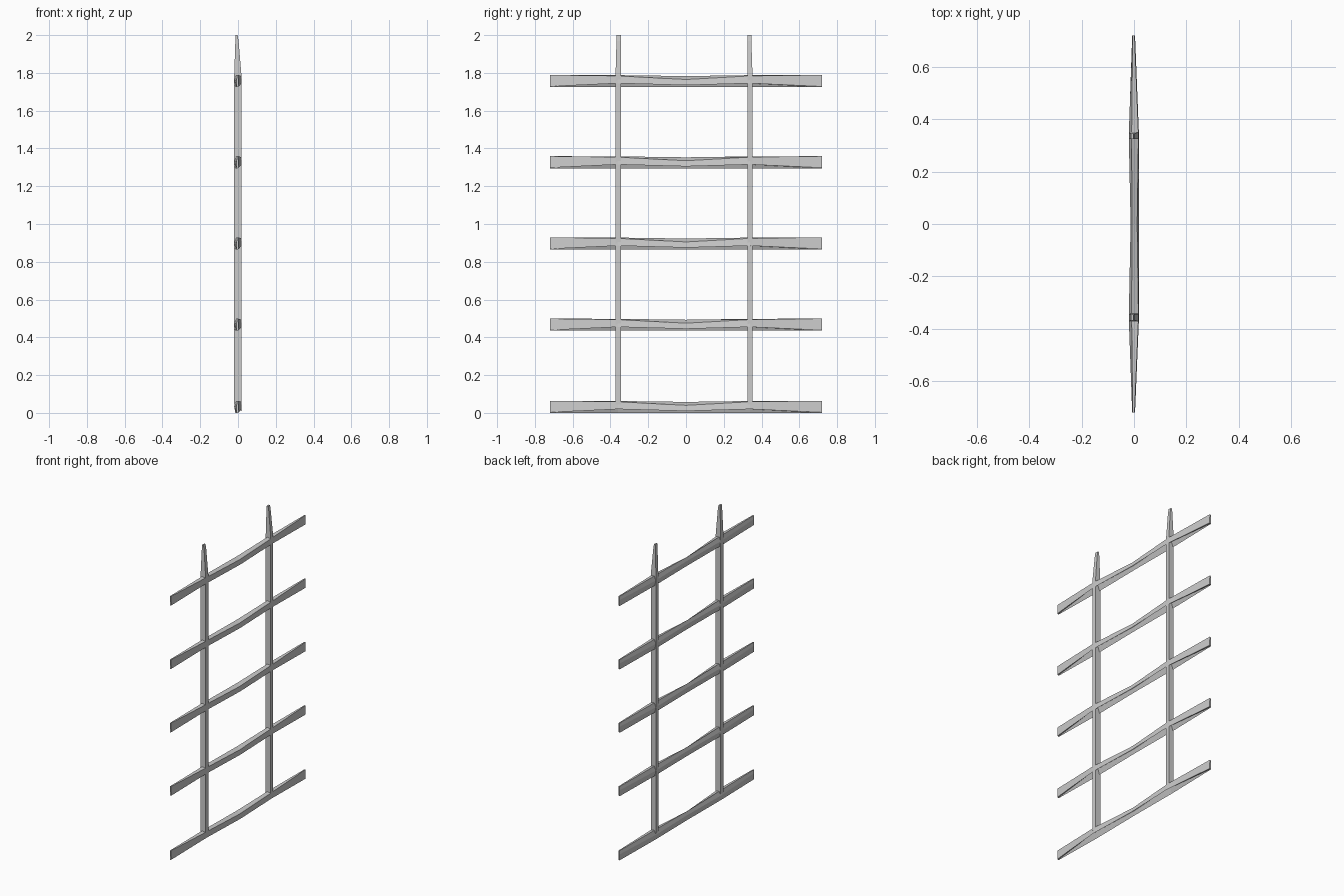
import bpy

if "Cube" in bpy.data.objects:
    bpy.data.objects.remove(bpy.data.objects["Cube"])


def loft(name, rings):
    """Skin a list of equal-length closed rings and cap both ends."""
    n = len(rings[0])
    verts = [p for ring in rings for p in ring]
    faces = [(r * n + i, r * n + (i + 1) % n, (r + 1) * n + (i + 1) % n, (r + 1) * n + i)
             for r in range(len(rings) - 1) for i in range(n)]
    faces.append(tuple(reversed(range(n))))
    faces.append(tuple((len(rings) - 1) * n + i for i in range(n)))
    mesh = bpy.data.meshes.new(name)
    mesh.from_pydata(verts, [], faces)
    mesh.update()
    obj = bpy.data.objects.new(name, mesh)
    bpy.context.collection.objects.link(obj)
    # Consistent outward faces
    import bmesh
    bm = bmesh.new()
    bm.from_mesh(mesh)
    bmesh.ops.recalc_face_normals(bm, faces=bm.faces)
    bm.to_mesh(mesh)
    bm.free()
    return obj


# Split-log slat sections (x, z): back foot, back, ridge, front, front lip, hollow
tip = [(-0.007, 0.0), (-0.007, 0.04), (-0.005, 0.064), (0.002, 0.064), (0.004, 0.003), (-0.002, 0.0)]
wide = [(-0.014, 0.0), (-0.02, 0.035), (-0.009, 0.063), (0.017, 0.059), (0.019, 0.02), (0.0, 0.042)]
middle = [(-0.011, 0.0), (-0.013, 0.035), (-0.008, 0.058), (0.012, 0.04), (0.019, 0.01), (0.0, 0.024)]
stations = [(-0.72, tip), (-0.36, wide), (0.0, middle), (0.34, wide), (0.72, tip)]

# Five crosswise slats
for k in range(5):
    base = 0.005 * (k > 0) + 0.43 * k
    loft(f"slat_{k + 1}", [[(x, y, z + base) for x, z in sec] for y, sec in stations])


# Two uprights with whittled tips
def post(name, y0, y1, tip_y0, tip_y1):
    def ring(x0, x1, a, b, z):
        return [(x0, a, z), (x1, a, z), (x1, b, z), (x0, b, z)]
    top = ring(-0.012, -0.002, tip_y0, tip_y1, 2.0)
    loft(name, [ring(-0.02, 0.018, y0, y1, 0.045),
                ring(-0.02, 0.018, y0, y1, 1.79),
                ring(-0.014, 0.003, tip_y0, tip_y1, 1.97),
                top])


post("left_post", -0.373, -0.343, -0.368, -0.345)
post("right_post", 0.325, 0.352, 0.325, 0.346)
